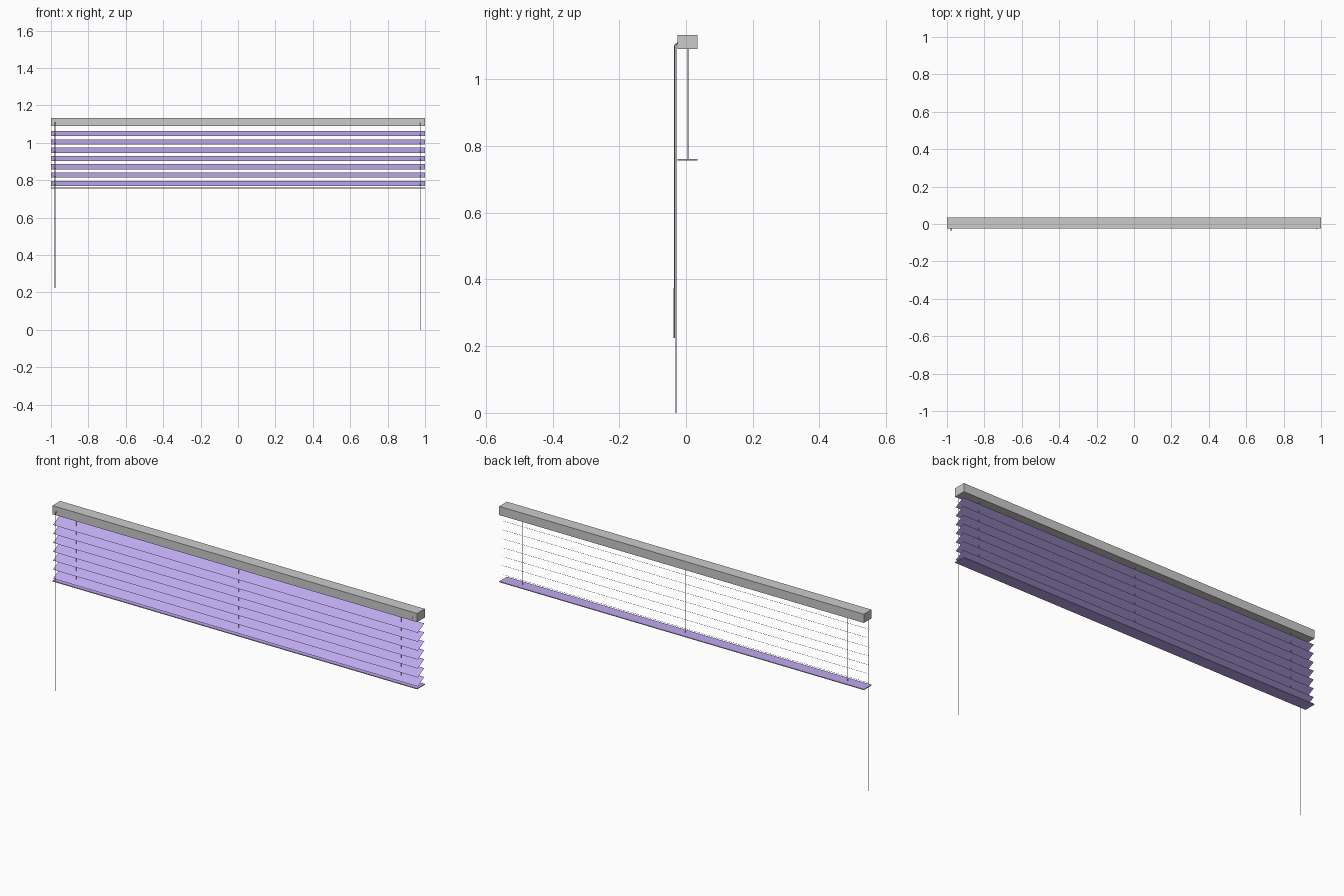
import bpy, bmesh, math

if "Cube" in bpy.data.objects:
    bpy.data.objects.remove(bpy.data.objects["Cube"])

def paint(name, rgba):
    m = bpy.data.materials.new(name)
    m.diffuse_color = rgba
    m.use_nodes = True
    m.node_tree.nodes["Principled BSDF"].inputs["Base Color"].default_value = m.diffuse_color
    return m

purple = paint("purple", (0.52, 0.40, 0.86, 1))

def finish(name, bm, mat=None):
    me = bpy.data.meshes.new(name)
    bm.to_mesh(me)
    bm.free()
    ob = bpy.data.objects.new(name, me)
    bpy.context.collection.objects.link(ob)
    if mat:
        me.materials.append(mat)
    return ob

def box(name, y0, y1, z0, z1, mat=None):
    bm = bmesh.new()
    bmesh.ops.create_cube(bm, size=1)
    for v in bm.verts:
        v.co = (v.co.x * 2, (y0 + y1) / 2 + v.co.y * (y1 - y0),
                (z0 + z1) / 2 + v.co.z * (z1 - z0))
    return finish(name, bm, mat)

def cord(name, points, radius):
    cu = bpy.data.curves.new(name, 'CURVE')
    cu.dimensions = '3D'
    cu.bevel_depth = radius
    cu.bevel_resolution = 1
    cu.use_fill_caps = True
    sp = cu.splines.new('POLY')
    sp.points.add(len(points) - 1)
    for p, co in zip(sp.points, points):
        p.co = (*co, 1)
    ob = bpy.data.objects.new(name, cu)
    bpy.context.collection.objects.link(ob)

# Head rail and thin bottom rail
box("head_rail", -0.025, 0.035, 1.09, 1.133)
box("bottom_rail", -0.025, 0.035, 0.757, 0.761, purple)

# Paper-thin slats, tilted down to the front
half, tilt = 0.029, math.radians(28.5)
dy, dz = half * math.cos(tilt), half * math.sin(tilt)
for i in range(7):
    z = 1.049 - i * 0.0443
    bm = bmesh.new()
    bm.faces.new([bm.verts.new(c) for c in (
        (-1, 0.005 - dy, z - dz), (1, 0.005 - dy, z - dz),
        (1, 0.005 + dy, z + dz), (-1, 0.005 + dy, z + dz))])
    finish(f"slat_{i + 1}", bm, purple)

# Lift strings through the slats
for i, x in enumerate((-0.89, 0, 0.89)):
    cord(f"lift_string_{i + 1}", [(x, 0.006, 0.757), (x, 0.006, 1.095)], 0.001)

# Tilt wand on a hook at the left, pull cord at the right
cord("tilt_wand", [(-0.978, -0.035, 0.225), (-0.978, -0.035, 1.1),
                   (-0.978, -0.024, 1.11)], 0.002)
cord("pull_cord", [(0.975, -0.03, 0), (0.975, -0.03, 1.1),
                   (0.975, -0.024, 1.11)], 0.001)
